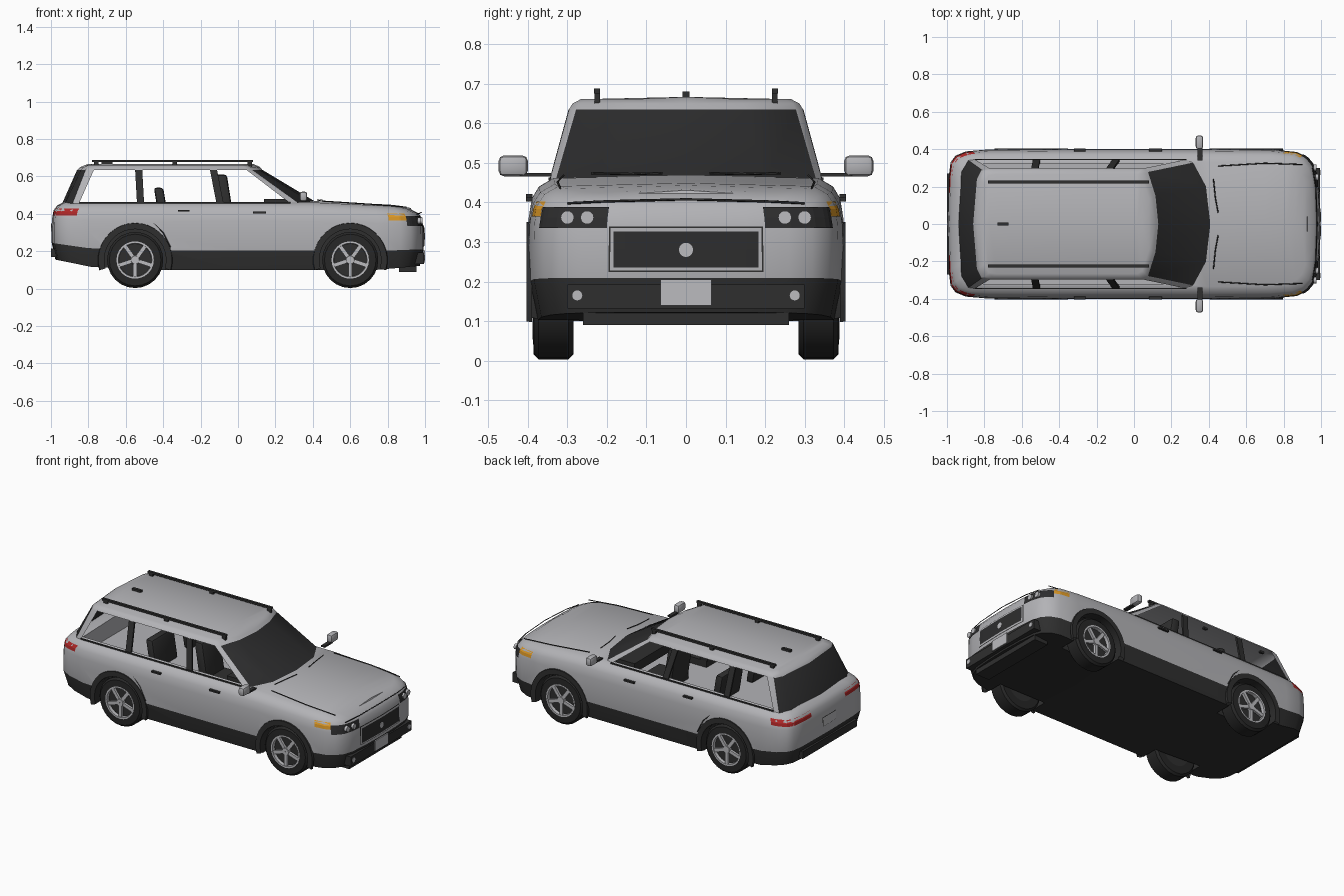
import bpy, bmesh, math
from mathutils import Matrix, Vector

cube = bpy.data.objects.get("Cube")
if cube:
    bpy.data.objects.remove(cube)


def material(name, r, g, b):
    m = bpy.data.materials.new(name)
    m.use_nodes = True
    m.diffuse_color = (r, g, b, 1)
    m.node_tree.nodes["Principled BSDF"].inputs["Base Color"].default_value = (r, g, b, 1)
    return m


PAINT = material("silver paint", .45, .45, .47)
TRIM = material("black trim", .028, .028, .028)
GLASS = material("dark glass", .026, .026, .027)
TYRE = material("tyre rubber", .02, .02, .02)
ALLOY = material("light alloy", .5, .5, .52)
RED = material("red lamp", .42, .02, .02)
AMBER = material("amber lamp", .7, .31, .02)


def finish(name, bm, mats, smooth=None):
    bmesh.ops.recalc_face_normals(bm, faces=bm.faces)
    me = bpy.data.meshes.new(name)
    bm.to_mesh(me)
    bm.free()
    for m in mats:
        me.materials.append(m)
    ob = bpy.data.objects.new(name, me)
    bpy.context.collection.objects.link(ob)
    if smooth:
        bpy.ops.object.select_all(action="DESELECT")
        ob.select_set(True)
        bpy.context.view_layer.objects.active = ob
        bpy.ops.object.shade_smooth_by_angle(angle=math.radians(smooth))
    return ob


def box(name, mat, x, y, z, bevel=0, lean=0):
    """Box from ranges; lean shifts the top along x."""
    bm = bmesh.new()
    bmesh.ops.create_cube(bm, size=1)
    for v in bm.verts:
        a = v.co + Vector((.5, .5, .5))
        v.co = [lo + (hi - lo) * t for (lo, hi), t in zip((x, y, z), a)]
        v.co.x += lean * a.z
    if bevel:
        bmesh.ops.bevel(bm, geom=bm.edges[:], offset=bevel, segments=2, affect="EDGES", profile=.5)
    return finish(name, bm, [mat], 30 if bevel else None)


def disc(name, mat, centre, r, depth, axis, segs=16):
    bm = bmesh.new()
    rot = Matrix.Rotation(math.pi / 2, 4, "Y" if axis == "X" else "X")
    bmesh.ops.create_cone(bm, cap_ends=True, segments=segs, radius1=r, radius2=r, depth=depth,
                          matrix=Matrix.Translation(centre) @ rot)
    return finish(name, bm, [mat])


def shell(name, levels, mats, rule, crown, bottom):
    """Loft mirrored half outlines; rule(level, index) picks a material or None for a gap."""
    bm = bmesh.new()
    n = len(levels[0])
    rings = []
    for lv in levels:
        left = [bm.verts.new(p) for p in lv]
        right = [left[0]] + [bm.verts.new((p[0], -p[1], p[2])) for p in lv[1:-1]] + [left[-1]]
        rings.append((left, right))

    def face(vs, mi):
        vs = list(dict.fromkeys(vs))
        if mi is not None and len(vs) > 2:
            bm.faces.new(vs).material_index = mi

    for j in range(len(rings) - 1):
        for s in (0, 1):
            a, b = rings[j][s], rings[j + 1][s]
            for i in range(n - 1):
                face((a[i], a[i + 1], b[i + 1], b[i]), rule(j, i))
    for j, rise in ([(0, 0)] if bottom else []) + [(len(rings) - 1, crown)]:
        left, right = rings[j]
        mid = [left[0]] + [bm.verts.new((v.co.x, 0, v.co.z + rise)) for v in left[1:-1]] + [left[-1]]
        for side in (left, right):
            for i in range(n - 1):
                face((side[i], side[i + 1], mid[i + 1], mid[i]), rule(j if j else -1, i))
    return finish(name, bm, mats, 32)


# Body plan outline (half) and height levels as (height, inset)
PLAN = [(.992, 0), (.988, .15), (.979, .26), (.96, .32), (.925, .36), (.87, .385), (.75, .397), (.42, .4),
        (0, .4), (-.45, .4), (-.8, .397), (-.9, .388), (-.955, .365), (-.981, .33), (-.991, .25), (-.996, 0)]
LEVELS = [(.10, .02), (.205, 0), (.3, 0), (.36, .002), (.41, .01), (.44, .028), (.462, .065)]


def shaped_z(x, z):
    low = max(0, x - .77) * .1 + max(0, -.72 - x) * .2
    top = max(0, x - .4) * .045 + max(0, x - .9) * .15
    k = (z - .1) / .365
    return z + low * (1 - k) - top * k


def inset_point(p, d):
    return p[0] * (1 - d), p[1] * (1 - d / .4)


body = shell("body", [[(*inset_point(p, d), shaped_z(p[0], z)) for p in PLAN] for z, d in LEVELS],
             [PAINT, TRIM], lambda j, i: 1 if j < 1 else 0, .008, True)

# Wheel wells and cabin hollow
WHEELS = (-.55, .6)
cutters = [disc("well_cutter", TRIM, (x, s * .36, .155), .172, .18, "Y", 32) for x in WHEELS for s in (1, -1)]
cutters.append(box("cabin_cutter", PAINT, (-.85, .28), (-.322, .322), (.36, .6)))
bpy.context.view_layer.objects.active = body
for c in cutters:
    c.hide_render = True
    mod = body.modifiers.new("cut", "BOOLEAN")
    mod.operation, mod.object, mod.solver = "DIFFERENCE", c, "EXACT"
    mod.material_mode = "TRANSFER"
    bpy.ops.object.modifier_apply(modifier=mod.name)
    bpy.data.objects.remove(c)

# Cabin: pillars, glass and roof; side windows left open
BASE = [(.43, 0), (.40, .2), (.325, .33), (.28, .345), (-.85, .345), (-.885, .34), (-.925, .28), (-.94, 0)]
HEAD = [(.13, 0), (.115, .15), (.075, .278), (.045, .296), (-.77, .296), (-.815, .29), (-.84, .24), (-.86, 0)]
cabin = [[(x, y, .455) for x, y in BASE], [(x, y, .635) for x, y in HEAD],
         [(x * .97 - .008, y * .97, .65) for x, y in HEAD], [(x * .92 - .025, y * .9, .661) for x, y in HEAD]]
shell("cabin", cabin, [PAINT, GLASS],
      lambda j, i: 0 if j else (1, 1, 0, None, 0, 1, 1)[i], .006, False)


def skin(t, z, lift):
    """Point on the body side at arc length t from the front (or rear, when z is given with rear plan)."""
    plan, t, z = t[0], t[1], z
    s, t = (-1 if t < 0 else 1), abs(t)
    for a, b in zip(plan, plan[1:]):
        seg = math.dist(a, b)
        if t <= seg:
            break
        t -= seg
    p = [u + (v - u) * t / seg for u, v in zip(a, b)]
    zb = z + max(0, p[0] - .4) * .05
    d = 0
    for (z0, d0), (z1, d1) in zip(LEVELS, LEVELS[1:]):
        if z0 <= zb <= z1:
            d = d0 + (d1 - d0) * (zb - z0) / (z1 - z0)
    x, y = inset_point(p, d - lift)
    return x, y * s, z


def wrap(name, mat, plan, t0, t1, z0, z1, lift=.004, steps=12):
    """Thin plate that hugs the body."""
    bm = bmesh.new()
    cols = []
    for k in range(steps + 1):
        t = t0 + (t1 - t0) * k / steps
        cols.append([bm.verts.new(skin((plan, t), z, lift)) for z in (z0, (z0 + z1) / 2, z1)])
    for a, b in zip(cols, cols[1:]):
        for r in (0, 1):
            bm.faces.new((a[r], b[r], b[r + 1], a[r + 1]))
    return finish(name, bm, [mat])


REAR = PLAN[::-1]
wrap("grille_surround", TRIM, PLAN, -.195, .195, .224, .339, .002)
wrap("grille_frame", PAINT, PLAN, -.19, .19, .228, .335, .004)
wrap("grille", GLASS, PLAN, -.181, .181, .236, .326, .006)
disc("round_badge", ALLOY, (.995, 0, .28), .018, .008, "X")
box("front_plate", ALLOY, (.993, 1), (-.065, .065), (.14, .205))
box("front_bumper", TRIM, (.93, .994), (-.3, .3), (.132, .192))
box("front_lip", TRIM, (.86, .955), (-.26, .26), (.09, .125))
box("rear_bumper", TRIM, (-1, -.93), (-.27, .27), (.17, .215))
wrap("rear_plate_edge", TRIM, REAR, -.066, .066, .294, .351, .002)
wrap("rear_plate", ALLOY, REAR, -.063, .063, .297, .348, .004)

# Paired parts on each side
for s, side in ((1, "left"), (-1, "right")):
    wrap(side + "_headlight", GLASS, PLAN, s * .2, s * .4, .336, .388)
    wrap(side + "_indicator", AMBER, PLAN, s * .4, s * .5, .365, .402)
    wrap(side + "_tail_light", RED, REAR, s * .17, s * .47, .392, .428)
    for y in (.25, .3):
        disc(side + "_lamp", ALLOY, (.978 - (y - .25) * .22, s * y, .362), .017, .016, "X")
    disc(side + "_fog_lamp", ALLOY, (.992, s * .275, .165), .014, .012, "X", 12)

    def pair(name, mat, x, y, z, **kw):
        box(side + "_" + name, mat, x, sorted((s * y[0], s * y[1])), z, **kw)

    pair("mirror", PAINT, (.33, .37), (.4, .474), (.466, .519), bevel=.014)
    pair("mirror_arm", TRIM, (.34, .365), (.34, .42), (.465, .475))
    pair("rear_handle", TRIM, (-.32, -.26), (.388, .404), (.411, .421))
    pair("front_handle", TRIM, (.08, .15), (.388, .404), (.402, .412))
    pair("roof_rail", TRIM, (-.78, .08), (.217, .233), (.676, .688))
    for x in (-.77, -.35, .05):
        pair("rail_foot", TRIM, (x, x + .025), (.218, .232), (.65, .68))
    pair("front_seat", TRIM, (-.08, -.02), (.09, .27), (.36, .61), bevel=.015, lean=-.04)
    pair("front_cushion", TRIM, (-.08, .12), (.09, .27), (.36, .4))
    pair("rear_seat", TRIM, (-.42, -.37), (.06, .28), (.36, .54), bevel=.015, lean=-.03)

    # Slanted window pillars following the cabin side
    for x, lean in ((-.54, -.01), (-.115, -.035)):
        bm = bmesh.new()
        vs = [bm.verts.new((x + dx + lean * h, s * (.346 - .049 * h - dy), .455 + .18 * h))
              for dy in (0, .012) for dx, h in ((0, 0), (.038, 0), (.038, 1), (0, 1))]
        bmesh.ops.convex_hull(bm, input=vs)
        finish(side + "_window_pillar", bm, [TRIM])
    pair("window_seal", TRIM, (-.85, .28), (.341, .348), (.455, .463))

    # Shut lines and wipers as thin tubes
    for name, pts in (("hood_seam", [(.45, .31, .468), (.7, .325, .452), (.9, .318, .436)]),
                      ("hood_edge", [(.955, .3, .398), (.972, .2, .403), (.98, 0, .408)]),
                      ("door_seam", [(-.45, .396, .35), (-.4, .401, .3), (-.36, .401, .22)]),
                      ("wiper", [(.45, .06, .474), (.435, .14, .472), (.425, .24, .474)])):
        cu = bpy.data.curves.new(side + "_" + name, "CURVE")
        cu.dimensions = "3D"
        cu.bevel_depth, cu.bevel_resolution = .003, 0
        sp = cu.splines.new("POLY")
        sp.points.add(len(pts) - 1)
        for q, (x, y, z) in zip(sp.points, pts):
            q.co = (x, s * y, z, 1)
        cu.materials.append(TRIM)
        bpy.context.collection.objects.link(bpy.data.objects.new(side + "_" + name, cu))

    # Wheels and arch flares
    for cx, end in zip(WHEELS, ("rear", "front")):
        def lathe(name, mat, profile, segs=24, a0=0, a1=2 * math.pi, cz=.153):
            bm = bmesh.new()
            rows = [[bm.verts.new((cx + r * math.cos(a), s * y, cz + r * math.sin(a))) for r, y in profile]
                    for a in (a0 + (a1 - a0) * k / segs for k in range(segs + 1))]
            for a, b in zip(rows, rows[1:]):
                for k in range(len(profile) - 1):
                    bm.faces.new((a[k], b[k], b[k + 1], a[k + 1]))
            bmesh.ops.remove_doubles(bm, verts=bm.verts, dist=1e-5)
            return finish(f"{side}_{end}_{name}", bm, [mat], 30)

        lathe("tyre", TYRE, [(.09, .285), (.138, .285), (.15, .297), (.15, .373), (.138, .385), (.098, .387)])
        lathe("wheel_dish", TRIM, [(.001, .365), (.094, .365), (.094, .29), (.001, .29)])
        lathe("rim", ALLOY, [(.088, .368), (.09, .388), (.1, .388), (.1, .37)])
        lathe("hub", ALLOY, [(.001, .388), (.022, .388), (.026, .37)], 12)
        lathe("arch_flare", TRIM, [(.17, .33), (.165, .403), (.197, .403), (.2, .39)], 20,
              math.radians(-16), math.radians(196))
        bm = bmesh.new()
        for k in range(5):
            m = (Matrix.Translation((cx, s * .378, .153)) @ Matrix.Rotation(math.pi * (.5 + .4 * k), 4, "Y")
                 @ Matrix.Translation((.053, 0, 0)) @ Matrix.Diagonal((.085, .014, .021, 1)))
            bmesh.ops.create_cube(bm, size=1, matrix=m)
        finish(f"{side}_{end}_spokes", bm, [ALLOY])

# Centre details
box("roof_antenna", TRIM, (-.73, -.67), (-.009, .009), (.66, .68))
box("dashboard", TRIM, (.14, .27), (-.31, .31), (.42, .478))
